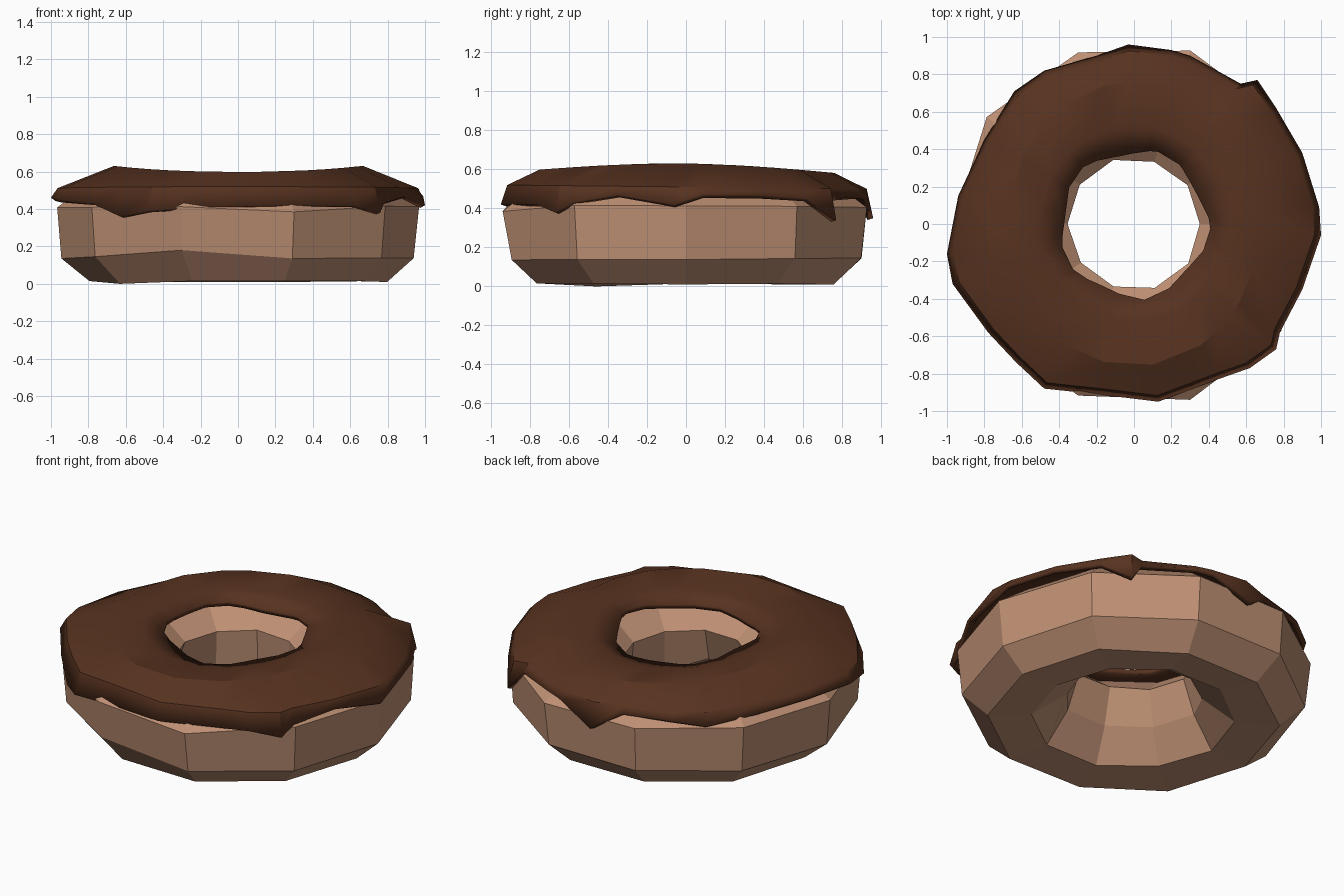
import bpy, bmesh, math, random

if "Cube" in bpy.data.objects:
    bpy.data.objects.remove(bpy.data.objects["Cube"])

random.seed(4)


def material(name, color):
    m = bpy.data.materials.new(name)
    m.diffuse_color = (*color, 1)
    m.use_nodes = True
    m.node_tree.nodes["Principled BSDF"].inputs["Base Color"].default_value = m.diffuse_color
    return m


def loft(name, rings, mat, close):
    """Skin a list of closed rings of equal length into a surface."""
    bm = bmesh.new()
    rows = [[bm.verts.new(p) for p in ring] for ring in rings]
    pairs = list(zip(rows, rows[1:]))
    if close:
        pairs.append((rows[-1], rows[0]))
    n = len(rows[0])
    for a, b in pairs:
        for i in range(n):
            j = (i + 1) % n
            bm.faces.new((a[i], b[i], b[j], a[j]))
    bmesh.ops.recalc_face_normals(bm, faces=bm.faces)
    me = bpy.data.meshes.new(name)
    bm.to_mesh(me)
    bm.free()
    ob = bpy.data.objects.new(name, me)
    bpy.context.collection.objects.link(ob)
    me.materials.append(mat)
    return ob


# Dough: ten-sided ring with an eight-point section, slightly uneven
section = [(0.355, 0.41), (0.53, 0.55), (0.78, 0.55), (0.97, 0.41),
           (0.945, 0.14), (0.80, 0.015), (0.56, 0.03), (0.37, 0.16)]
dough_rings = []
for k, (r, z) in enumerate(section):
    ring = []
    for i in range(10):
        a = math.tau * i / 10
        dr = random.uniform(-0.006, 0.006)
        dz = random.uniform(-0.006, 0.006)
        # the hole wall leans into an even slope on the front left
        if k == 7 and 5 <= i <= 8:
            dr, dz = 0.06, 0.05
        ring.append(((r + dr) * math.cos(a), (r + dr) * math.sin(a), z + dz))
    dough_rings.append(ring)
dough_rings[4][7] = (-0.30, -0.88, 0.18)
dough_rings[3][8] = (0.30, -0.94, 0.385)
dough_rings[5][6] = (-0.63, -0.46, 0.0)
dough = loft("dough", dough_rings, material("dough", (0.52, 0.28, 0.175)), True)

# Icing: wavy rim with drips, rising to an uneven top, flat towards the hole
rim = [(1.0, -0.06, .42), (0.99, 0.09, .47), (0.9, 0.38, .47), (0.76, 0.62, .45),
       (0.66, 0.77, .34), (0.57, 0.75, .45), (0.3, 0.9, .47), (0.2, 0.93, .46),
       (-0.03, 0.96, .35), (-0.2, 0.9, .46), (-0.48, 0.82, .46), (-0.64, 0.71, .43),
       (-0.8, 0.45, .45), (-0.94, 0.15, .47), (-1.0, -0.16, .46), (-0.97, -0.32, .45),
       (-0.78, -0.58, .43), (-0.63, -0.74, .36), (-0.48, -0.88, .39), (-0.2, -0.91, .41),
       (0.13, -0.95, .42), (0.45, -0.83, .42), (0.62, -0.77, .42), (0.76, -0.67, .38),
       (0.78, -0.58, .43), (0.9, -0.35, .47)]
shoulder, top_out, top_in, hole = [], [], [], []
for x, y, z in rim:
    a = math.atan2(y, x)
    c, s = math.cos(a), math.sin(a)
    lift = 0.02 * math.cos(2 * a)
    shoulder.append((x * 0.965, y * 0.965, 0.51 - 0.01 * s))
    t = 0.76 - 0.09 * c * c
    top_out.append((t * c, t * s, 0.61 + lift - 0.008 * s))
    top_in.append((0.52 * c, 0.52 * s, 0.595 + lift))
    h = 0.39 + 0.02 * math.cos(5 * a + 0.6)
    hole.append((h * c, h * s, 0.56 + lift))
icing = loft("icing", [rim, shoulder, top_out, top_in, hole],
             material("icing", (0.095, 0.032, 0.014)), False)

# Make icing normals point up, then give it thickness inward
me = icing.data
if sum(p.normal.z for p in me.polygons) < 0:
    me.flip_normals()
sol = icing.modifiers.new("thickness", 'SOLIDIFY')
sol.thickness = 0.03
sol.offset = -1

bpy.context.view_layer.objects.active = icing
icing.select_set(True)
bpy.ops.object.shade_smooth_by_angle(angle=math.radians(30))
